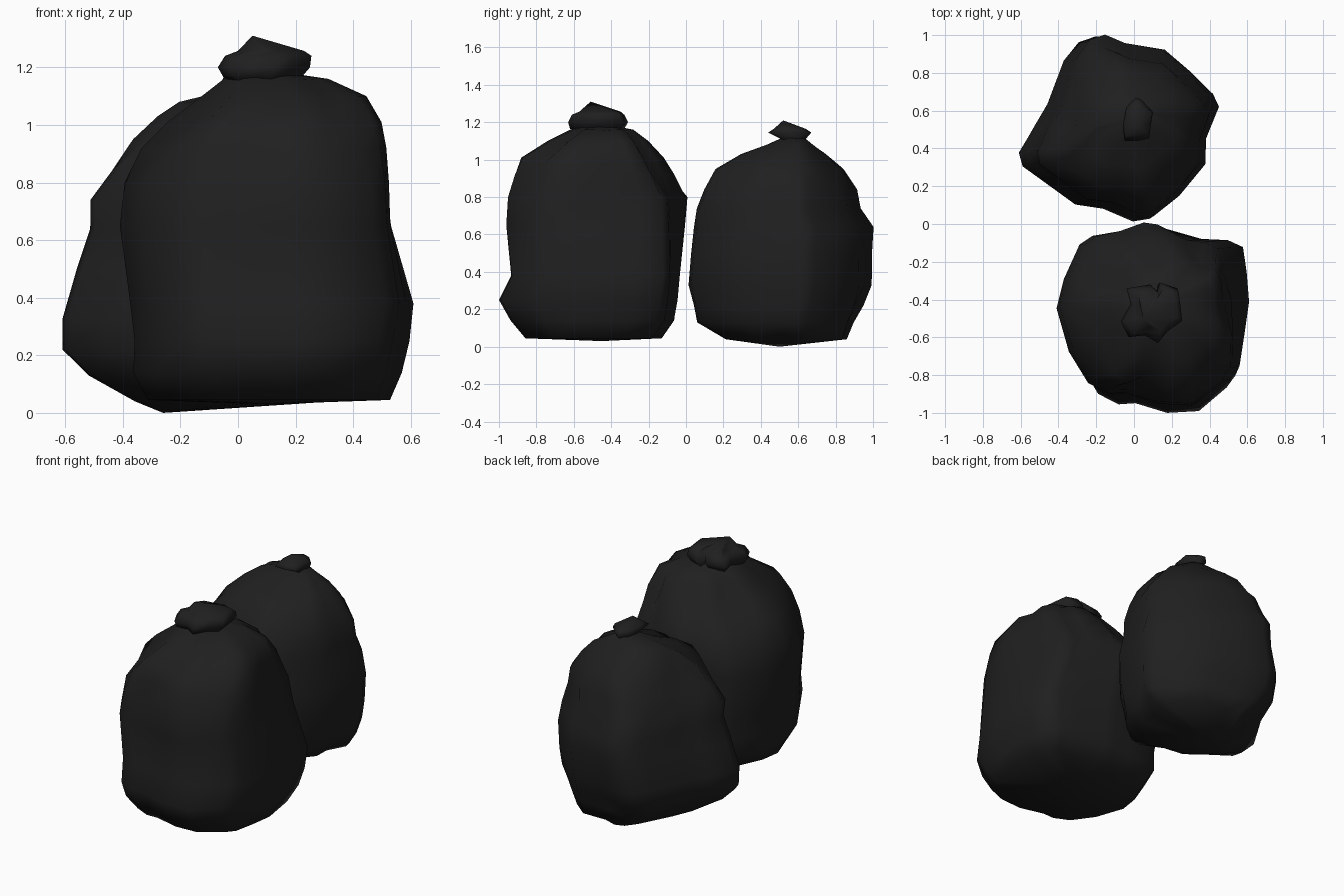
import bpy, bmesh, math, random
from mathutils import Vector

random.seed(4)
black = bpy.data.materials.new("black plastic")
black.diffuse_color = (0.014, 0.014, 0.014, 1)


def loft(name, outline, rings, bottom, top, round_from=9, pleat=0.0, jitter=0.0):
    """Skin rings (z, x0, x1, y0, y1[, corners]); each is the plan outline fitted to those
    limits. Corners swell the ++, -+, --, +- quadrants without moving the limits."""
    xs, ys = [p[0] for p in outline], [p[1] for p in outline]
    mid = [(min(xs) + max(xs)) / 2, (min(ys) + max(ys)) / 2]
    half = [(max(xs) - min(xs)) / 2, (max(ys) - min(ys)) / 2]
    unit = [Vector(((x - mid[0]) / half[0], (y - mid[1]) / half[1])) for x, y in outline]
    bm = bmesh.new()
    loops = []
    for z, x0, x1, y0, y1, *corners in rings:
        swell = corners[0] if corners else (0, 0, 0, 0)
        t = max(0, min(1, (z - round_from) / max(0.01, rings[-1][0] - round_from)))
        loop = []
        for i, u in enumerate(unit):
            p = u.lerp(u.normalized(), t)                 # rounder towards the neck
            quadrant = (0 if u.x > 0 else 1) if u.y > 0 else (3 if u.x > 0 else 2)
            fold = pleat * math.sin(math.pi * t) * (i % 3 == 1)
            p = p * (1 - fold - random.uniform(0, jitter)
                     + swell[quadrant] * 2 * abs(u.x * u.y) / u.length_squared)
            loop.append(bm.verts.new(((x0 + x1) / 2 + p.x * (x1 - x0) / 2,
                                      (y0 + y1) / 2 + p.y * (y1 - y0) / 2,
                                      z - fold * 0.15)))
        loops.append(loop)
    n = len(unit)
    for a, b in zip(loops, loops[1:]):
        for i in range(n):
            j = (i + 1) % n
            bm.faces.new((a[i], a[j], b[j], b[i]))
    lo, hi = bm.verts.new(bottom), bm.verts.new(top)
    for i in range(n):
        j = (i + 1) % n
        bm.faces.new((lo, loops[0][j], loops[0][i]))
        bm.faces.new((hi, loops[-1][i], loops[-1][j]))
    bmesh.ops.recalc_face_normals(bm, faces=bm.faces)
    for f in bm.faces:
        f.smooth = True
    me = bpy.data.meshes.new(name)
    bm.to_mesh(me)
    bm.free()
    me.materials.append(black)
    ob = bpy.data.objects.new(name, me)
    bpy.context.collection.objects.link(ob)
    return ob


# front bag: boxy plan, full shoulders
loft("front_bag",
     [(-.41, -.46), (-.33, -.70), (-.22, -.87), (-.11, -.93), (-.02, -.93), (.16, -.99),
      (.34, -.98), (.50, -.85), (.55, -.78), (.58, -.60), (.605, -.41), (.58, -.24), (.56, -.10),
      (.48, -.06), (.34, -.05), (.16, .01), (.08, .01), (-.06, -.035), (-.20, -.06),
      (-.27, -.11), (-.36, -.30)],
     [(.045, -.31, .53, -.86, -.13, (.0, .10, .03, 0)),
      (.14, -.36, .565, -.94, -.065, (.03, .11, .04, 0)),
      (.25, -.355, .59, -1, -.05, (.05, .11, .04, 0)),
      (.38, -.37, .605, -.935, -.035, (.04, .11, .08, .02)),
      (.65, -.41, .54, -.943, -.005, (-.05, .03, .04, .08)),
      (.80, -.395, .53, -.93, .01, (-.10, -.02, .01, .09)),
      (.92, -.34, .52, -.905, -.05, (-.09, -.05, 0, .08)),
      (1.01, -.25, .505, -.88, -.11, (-.04, -.06, 0, .06)),
      (1.10, -.13, .45, -.74, -.20, (.02, -.04, 0, .04)),
      (1.16, -.05, .32, -.62, -.28), (1.18, .02, .18, -.53, -.38)],
     (.1, -.45, .03), (.1, -.45, 1.18), round_from=.85, pleat=.11, jitter=.008)

# front bag's gathered, tied end
loft("front_bag_knot",
     [(-.06, -.50), (-.02, -.58), (.06, -.57), (.13, -.61), (.18, -.55), (.25, -.50), (.24, -.41),
      (.23, -.33), (.14, -.30), (.13, -.35), (.09, -.31), (-.03, -.33), (-.01, -.41)],
     [(1.13, .03, .18, -.52, -.38), (1.165, -.05, .22, -.62, -.33), (1.20, -.07, .25, -.63, -.31),
      (1.24, -.045, .255, -.61, -.33), (1.257, .0, .23, -.57, -.35)],
     (.1, -.45, 1.13), (.05, -.51, 1.31))

# back bag: pulled out to one corner at the left
loft("back_bag",
     [(-.61, .38), (-.59, .31), (-.45, .21), (-.31, .105), (-.16, .085), (0, .015), (.09, .03),
      (.23, .14), (.375, .31), (.38, .45), (.45, .62), (.42, .69), (.29, .81), (.15, .93),
      (-.08, .96), (-.20, 1.0), (-.29, .97), (-.37, .87), (-.46, .64), (-.53, .52)],
     [(.04, -.36, .32, .21, .86, (.10, 0, 0, 0)), (.13, -.52, .39, .06, .90, (.08, 0, 0, 0)),
      (.22, -.61, .42, .04, .95, (.05, 0, 0, 0)), (.33, -.61, .44, .01, .995, (.01, 0, 0, 0)),
      (.50, -.56, .45, .025, .995), (.64, -.515, .42, .04, 1.0, (-.02, .02, 0, 0)),
      (.74, -.51, .41, .055, .93, (-.02, .03, .02, 0)),
      (.84, -.43, .39, .095, .91, (-.02, .04, .05, -.02)),
      (.95, -.36, .33, .15, .84, (-.03, .05, .06, -.04)),
      (1.03, -.28, .25, .29, .75, (-.03, .03, .04, -.03)),
      (1.08, -.21, .15, .43, .68), (1.12, -.04, .07, .52, .63)],
     (-.26, .5, 0), (.02, .58, 1.12), round_from=.85, pleat=.07, jitter=.008)

# back bag's tied end
loft("back_bag_knot",
     [(-.06, .56), (-.05, .50), (.02, .50), (.08, .51), (.09, .57), (.10, .62), (.04, .67),
      (.01, .68), (-.04, .64)],
     [(1.07, -.03, .07, .53, .63), (1.11, -.03, .08, .51, .64), (1.145, -.06, .10, .44, .67),
      (1.165, -.05, .09, .47, .64)],
     (.02, .58, 1.07), (.01, .52, 1.21))
